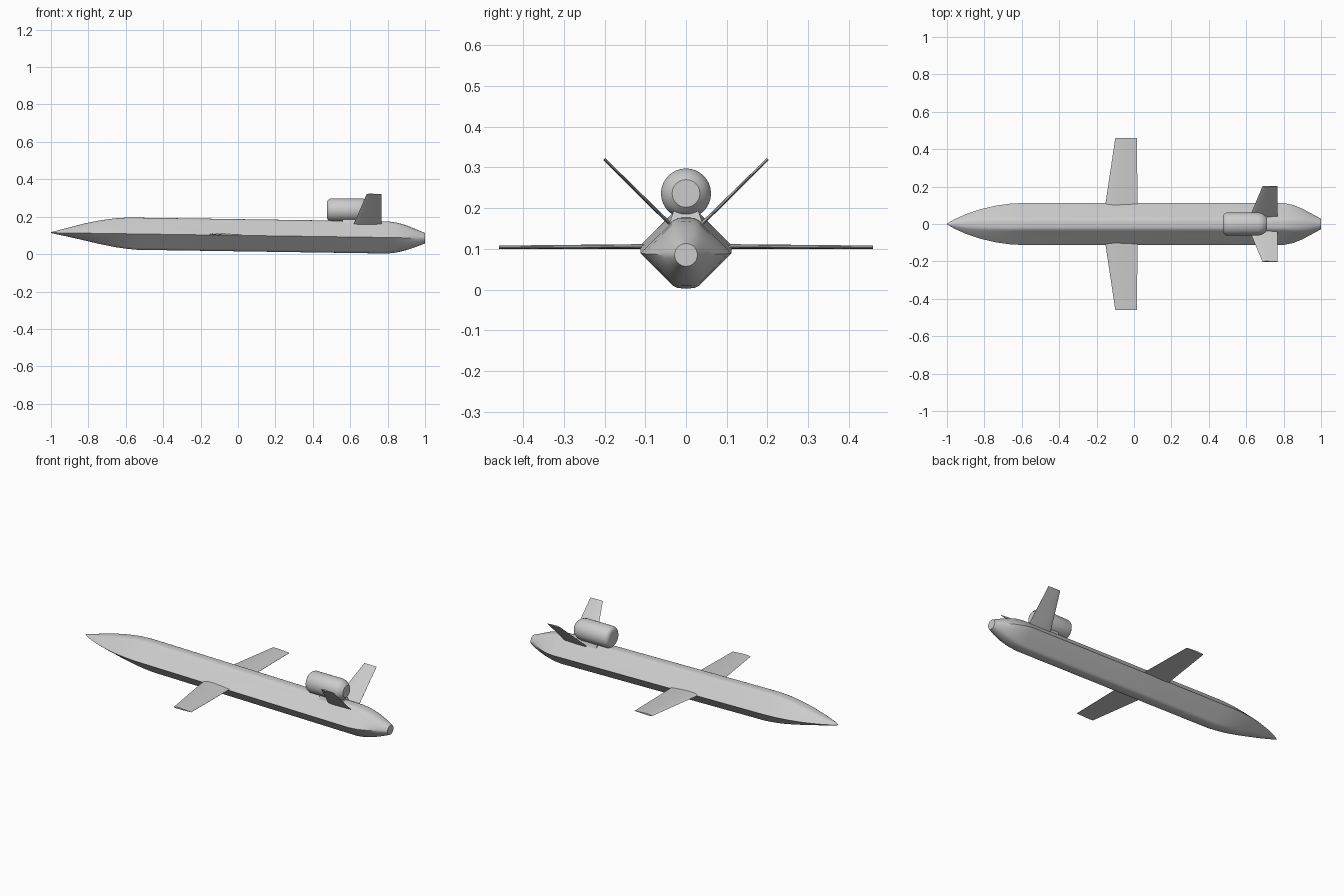
import bpy, bmesh
from math import sin, cos, pi, radians
from mathutils import Vector

cube = bpy.data.objects.get("Cube")
if cube:
    bpy.data.objects.remove(cube)

grey = bpy.data.materials.new("light_grey")
grey.use_nodes = True
grey.diffuse_color = (0.6, 0.6, 0.6, 1)
grey.node_tree.nodes["Principled BSDF"].inputs["Base Color"].default_value = (0.6, 0.6, 0.6, 1)


def loft(name, rings, angle=25):
    """Skin a list of equal-length point rings and cap both ends."""
    bm = bmesh.new()
    loops = [[bm.verts.new(p) for p in ring] for ring in rings]
    n = len(loops[0])
    for a, b in zip(loops, loops[1:]):
        for i in range(n):
            j = (i + 1) % n
            bm.faces.new((a[i], a[j], b[j], b[i]))
    bm.faces.new(loops[0])
    bm.faces.new(loops[-1])
    bmesh.ops.recalc_face_normals(bm, faces=bm.faces)
    mesh = bpy.data.meshes.new(name)
    bm.to_mesh(mesh)
    bm.free()
    mesh.materials.append(grey)
    obj = bpy.data.objects.new(name, mesh)
    bpy.context.collection.objects.link(obj)
    bpy.ops.object.select_all(action='DESELECT')
    obj.select_set(True)
    bpy.context.view_layer.objects.active = obj
    bpy.ops.object.shade_smooth_by_angle(angle=radians(angle))
    return obj


# Quarter section of the fuselage: chine to rounded shoulder to flat top
QUARTER = [(1, 0), (.83, .22), (.65, .45), (.47, .68), (.34, .85),
           (.28, .93), (.2, .985), (.1, 1), (0, 1)]


def section(x, half, top, mid, bottom, roundness):
    steps = len(QUARTER) - 1
    ring = []
    for k in range(4 * steps):
        q, r = divmod(k, steps)
        py, pz = QUARTER[r if q % 2 == 0 else steps - r]
        t = k * pi / 2 / steps
        sy = -1 if q in (1, 2) else 1
        sz = -1 if q > 1 else 1
        y = sy * py * (1 - roundness) + cos(t) * roundness
        z = sz * pz * (1 - roundness) + sin(t) * roundness
        ring.append((x, y * half, mid + z * ((top - mid) if z > 0 else (mid - bottom))))
    return ring


# Fuselage stations: x, half width, top, chine height, bottom, roundness
STATIONS = [
    (-1, .002, .117, .115, .113, .6), (-.96, .025, .128, .114, .104, .5),
    (-.9, .052, .143, .113, .091, .4), (-.82, .079, .164, .112, .073, .25),
    (-.74, .098, .180, .111, .054, .12), (-.66, .109, .191, .110, .038, .04),
    (-.6, .112, .195, .109, .029, 0), (-.54, .112, .195, .108, .023, 0),
    (.8, .112, .175, .089, .003, 0), (.85, .102, .168, .088, .009, .15),
    (.9, .082, .154, .087, .021, .4), (.95, .055, .134, .086, .038, .75),
    (1, .028, .113, .085, .057, 1)]
loft("fuselage", [section(*s) for s in STATIONS])


def airfoil(lead, trail, centre, normal, thick):
    """Closed teardrop ring running along x about a centre point."""
    shape = [(0, 0), (.04, .5), (.15, .9), (.35, 1), (.65, .65), (1, .12)]
    upper = shape[1:]
    ring = [(0, 0)] + upper + [(u, -.5 * v) for u, v in reversed(upper)]
    return [Vector((lead + u * (trail - lead), centre[0], centre[1]))
            + Vector((0, *normal)) * v * thick for u, v in ring]


# Straight main wings and canted tail fins, one per side
for side, label in ((1, "rear"), (-1, "front")):
    loft(label + "_wing", [
        airfoil(-.16, .02, (side * .06, .104), (0, 1), .008),
        airfoil(-.10, .015, (side * .46, .102), (0, 1), .006)], 35)
    s = .7071
    loft(label + "_tail_fin", [
        airfoil(.615, .768, (side * .03, .15), (-side * s, s), .006),
        airfoil(.687, .768, (side * .202, .32), (-side * s, s), .0045)], 35)

# Engine pod: rounded intake lip, straight barrel, tapered exhaust
POD = [(.475, .040), (.478, .049), (.485, .057), (.496, .0615),
       (.665, .0615), (.685, .057), (.70, .047), (.712, .034)]
loft("engine_pod", [[(x, r * cos(i * pi / 16), .236 + r * sin(i * pi / 16))
                     for i in range(32)] for x, r in POD], 35)

# Short pylon joining the pod to the back of the fuselage
loft("engine_pylon", [[(x0, -w, z), (x1, -w, z), (x1, w, z), (x0, w, z)]
                      for x0, x1, w, z in ((.56, .70, .040, .165), (.56, .69, .028, .2))])
